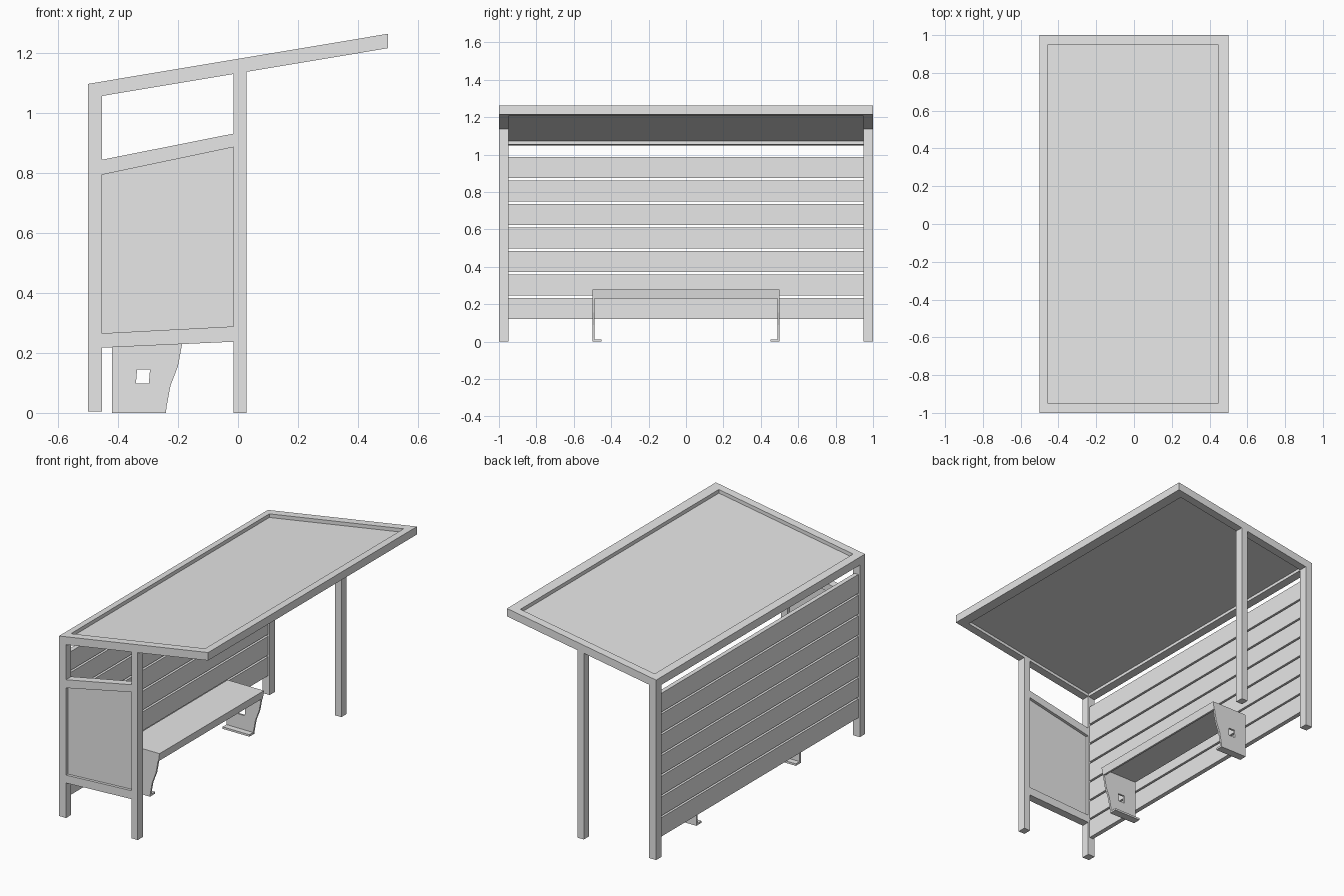
import bpy
import bmesh
from mathutils import Vector
from mathutils.geometry import tessellate_polygon

if "Cube" in bpy.data.objects:
    bpy.data.objects.remove(bpy.data.objects["Cube"])

grey = bpy.data.materials.new("light_grey")
grey.diffuse_color = (0.8, 0.8, 0.8, 1)
grey.use_nodes = True
grey.node_tree.nodes["Principled BSDF"].inputs["Base Color"].default_value = grey.diffuse_color


def roof_z(x):
    """Height of the sloping roof underside."""
    return 1.131 + 0.167 * x


def upright(x, z, y):
    return (x, y, z)


def sloped(x, y, d):
    return (x, y, roof_z(x) + d)


def plate(name, loops, place, d0, d1):
    """Flat shape (outline plus optional holes) given thickness d0..d1."""
    bm = bmesh.new()
    points = [p for loop in loops for p in loop]
    low = [bm.verts.new(place(*p, d0)) for p in points]
    high = [bm.verts.new(place(*p, d1)) for p in points]
    flat = [[Vector((u, v, 0)) for u, v in loop] for loop in loops]
    for tri in tessellate_polygon(flat):
        bm.faces.new([low[i] for i in tri])
        bm.faces.new([high[i] for i in reversed(tri)])
    start = 0
    for loop in loops:
        n = len(loop)
        for i in range(n):
            a, b = start + i, start + (i + 1) % n
            bm.faces.new((low[a], low[b], high[b], high[a]))
        start += n
    bmesh.ops.recalc_face_normals(bm, faces=bm.faces[:])
    mesh = bpy.data.meshes.new(name)
    bm.to_mesh(mesh)
    bm.free()
    mesh.materials.append(grey)
    obj = bpy.data.objects.new(name, mesh)
    bpy.context.collection.objects.link(obj)
    return obj


def rect(u0, u1, v0, v1):
    return [(u0, v0), (u1, v0), (u1, v1), (u0, v1)]


# Post edges, rear pair (B) and middle pair (M)
B0, B1, M0, M1 = -0.50, -0.453, -0.015, 0.028

# Roof: raised rim around a thin recessed sheet
plate("roof_rim", [rect(-0.5, 0.5, -1, 1), rect(-0.455, 0.445, -0.95, 0.95)],
      sloped, 0, 0.048)
plate("roof_sheet", [rect(-0.455, 0.445, -0.95, 0.95)], sloped, 0.018, 0.026)

# Closed end: two posts and two rails around a window
window = [(B1, 0.265), (M0, 0.288), (M0, 0.885), (B1, 0.793)]
end_outline = [
    (B0, 0.005), (B1, 0.005), (B1, 0.217), (M0, 0.237), (M0, 0), (M1, 0),
    (M1, roof_z(M1)), (M0, roof_z(M0)), (M0, 0.93), (B1, 0.843),
    (B1, roof_z(B1)), (B0, roof_z(B0))]
plate("end_frame", [end_outline, window], upright, -1, -0.95)
plate("end_panel", [window], upright, -0.983, -0.968)

# Open end: two free posts
for name, x0, x1, z0 in (("rear_post", B0, B1, 0.005), ("middle_post", M0, M1, 0)):
    plate(name, [[(x0, z0), (x1, z0), (x1, roof_z(x1)), (x0, roof_z(x0))]],
          upright, 0.95, 1)

# Back wall slats
for i in range(7):
    z = 0.12 + 0.1257 * i
    plate(f"back_slat_{i + 1}", [rect(-0.49, -0.463, z, z + 0.114)],
          upright, -0.95, 0.95)

# Bench seat: bent sheet with a front lip
seat = [(-0.42, 0.266), (-0.42, 0.278), (-0.176, 0.278),
        (-0.183, 0.23), (-0.195, 0.23), (-0.19, 0.266)]
plate("bench_seat", [seat], upright, -0.5, 0.5)

# Bench legs with a square hole and an inward foot
leg = [(-0.42, 0), (-0.24, 0), (-0.238, 0.02), (-0.225, 0.09), (-0.2, 0.155),
       (-0.187, 0.225), (-0.184, 0.266), (-0.42, 0.266)]
hole = [(-0.34, 0.098), (-0.297, 0.098), (-0.293, 0.145), (-0.336, 0.145)]
for side in (-1, 1):
    plate("bench_leg", [leg, hole], upright, side * 0.5, side * 0.488)
    plate("bench_foot", [rect(-0.42, -0.24, 0, 0.012)], upright,
          side * 0.488, side * 0.452)
